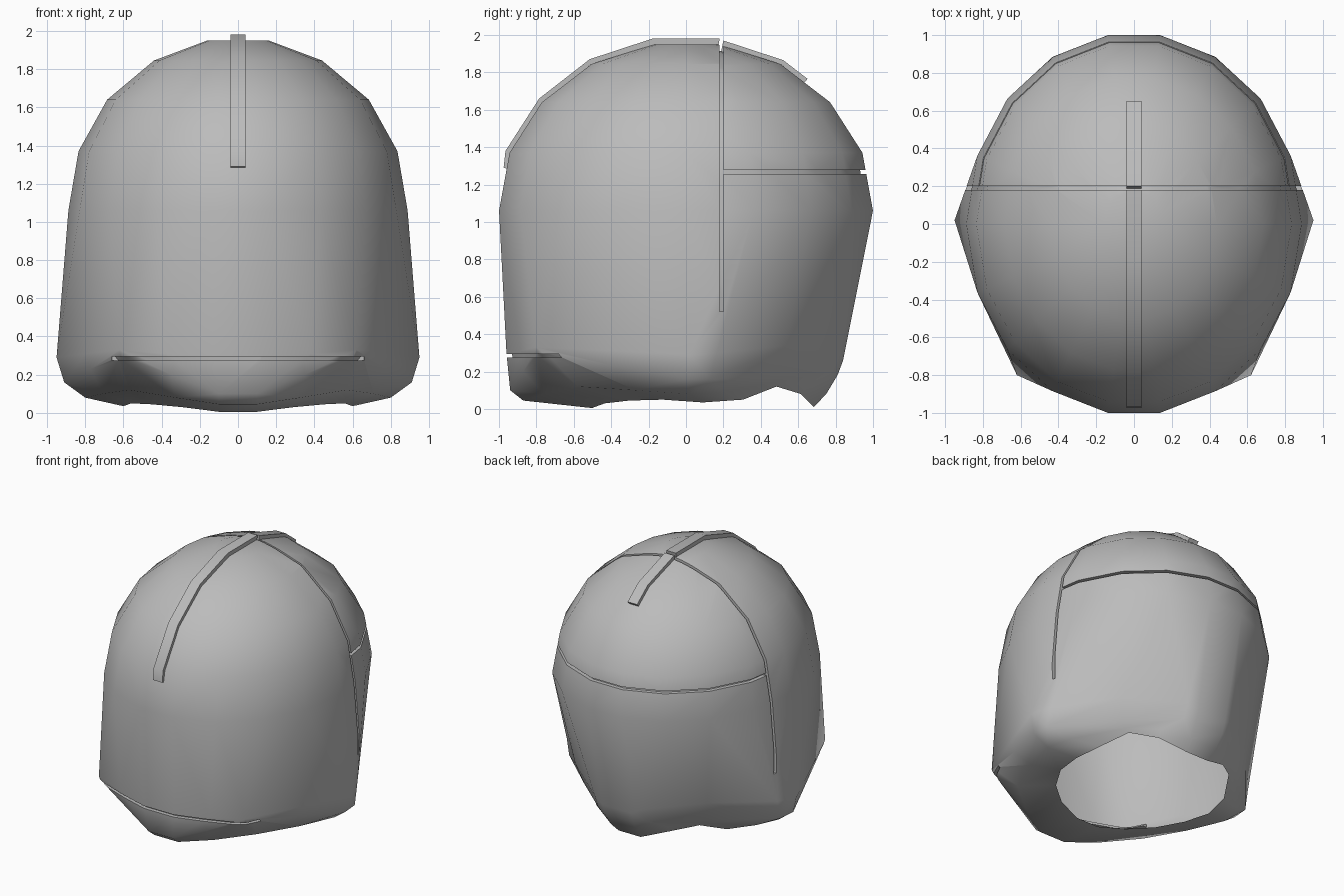
import bpy, bmesh
from math import sin, cos, radians
from mathutils import Vector

if "Cube" in bpy.data.objects:
    bpy.data.objects.remove(bpy.data.objects["Cube"])

grey = bpy.data.materials.new("shell grey")
grey.use_nodes = True
grey.diffuse_color = (0.5, 0.5, 0.5, 1)
grey.node_tree.nodes["Principled BSDF"].inputs["Base Color"].default_value = grey.diffuse_color

# half ring, front to back
ANGLES = [radians(a) for a in (9, 29, 49, 69, 90, 111, 131, 151, 171)]


def make_object(name, bm):
    bmesh.ops.recalc_face_normals(bm, faces=bm.faces)
    mesh = bpy.data.meshes.new(name)
    bm.to_mesh(mesh)
    bm.free()
    mesh.materials.append(grey)
    obj = bpy.data.objects.new(name, mesh)
    bpy.context.collection.objects.link(obj)
    return obj


def activate(obj):
    bpy.ops.object.select_all(action='DESELECT')
    obj.select_set(True)
    bpy.context.view_layer.objects.active = obj


def smooth(obj):
    activate(obj)
    bpy.ops.object.shade_smooth_by_angle(angle=radians(40))


def subtract(obj, cutter):
    mod = obj.modifiers.new("cut", 'BOOLEAN')
    mod.operation = 'DIFFERENCE'
    mod.solver = 'EXACT'
    mod.object = cutter
    activate(obj)
    bpy.ops.object.modifier_apply(modifier=mod.name)


# Half rings of the shell, from crown to neck opening
crown = [(0.16, 0.17, 1.95), (0.44, 0.51, 1.845), (0.685, 0.78, 1.64),
         (0.835, 0.955, 1.37), (0.888, 1.012, 1.06)]
half_rings = [[(w * sin(a), -d * cos(a), z) for a in ANGLES] for w, d, z in crown]
jaw = [(.13, -.96, .3), (.38, -.885, .31), (.62, -.8, .33), (.8, -.36, .31), (.95, .02, .29),
       (.895, .165, .3), (.56, .54, .34), (.2, .82, .3), (.12, .84, .26)]
crease = [(.1, -.94, .1), (.35, -.87, .2), (.615, -.79, .3), (.77, -.38, .23), (.91, 0, .16),
          (.9, .13, .16), (.52, .49, .18), (.2, .78, .2), (.12, .81, .18)]
under = [(.1, -.87, .045), (.33, -.76, .08), (.57, -.58, .12), (.71, -.27, .1), (.8, .02, .08),
         (.74, .2, .09), (.48, .485, .145), (.3, .65, .13), (.11, .75, .08)]
rim_z = [.005, .03, .045, .05, .035, .05, .12, .08, .01]
rim = [(.6 * sin(a), .09 - .6 * cos(a), z) for a, z in zip(ANGLES, rim_z)]
half_rings += [jaw, crease, under, rim]
CENTRE = Vector((0, 0.09, 0.06))


def shell(name, inset=0):
    bm = bmesh.new()
    rings = []
    for half in half_rings:
        full = half + [(-x, y, z) for x, y, z in reversed(half)]
        rings.append([bm.verts.new(p) for p in full])
    n = len(rings[0])
    middle = Vector((0, 0, 0.8))
    for upper, lower in zip(rings, rings[1:]):
        for i in range(n):
            j = (i + 1) % n
            a, b, c, d = upper[i], upper[j], lower[j], lower[i]
            # split along the outer diagonal so that the shell stays convex
            if ((a.co + c.co) / 2 - middle).length > ((b.co + d.co) / 2 - middle).length:
                triangles = (a, b, c), (a, c, d)
            else:
                triangles = (a, b, d), (b, c, d)
            for triangle in triangles:
                bm.faces.new(triangle)
    bm.faces.new(rings[0])
    # temporary closure of the neck opening
    hub = bm.verts.new(CENTRE)
    for i in range(n):
        bm.faces.new((rings[-1][i], rings[-1][(i + 1) % n], hub))
    bmesh.ops.recalc_face_normals(bm, faces=bm.faces)
    bm.normal_update()
    moves = [(v, v.normal * inset) for v in bm.verts]
    for v, step in moves:
        v.co -= step
    return make_object(name, bm)


def slab(name, low, high):
    bm = bmesh.new()
    bmesh.ops.create_cube(bm, size=1)
    for v in bm.verts:
        v.co = [h if c > 0 else l for c, l, h in zip(v.co, low, high)]
    return make_object(name, bm)


helmet = shell("helmet_shell")
core = shell("groove_depth_core", 0.03)

# Panel grooves: over the crown, around the back, across the chin
grooves = [slab("crown_groove_cutter", (-2, .18, .52), (2, .2, 3)),
           slab("back_groove_cutter", (-2, .19, 1.257), (2, 2, 1.277)),
           slab("chin_groove_cutter", (-.66, -2, .275), (.66, -.65, .295))]
for cutter in grooves:
    subtract(cutter, core)
    subtract(helmet, cutter)
for helper in grooves + [core]:
    bpy.data.objects.remove(helper)

# Open the neck
bm = bmesh.new()
bm.from_mesh(helmet.data)
hub = [v for v in bm.verts if (v.co - CENTRE).length < 0.01]
bmesh.ops.delete(bm, geom=hub, context='VERTS')
bm.to_mesh(helmet.data)
bm.free()
smooth(helmet)


# Raised centre ridge, split by the crown groove
def ridge(name, profile, half_width=0.04, depth=0.07):
    middle = Vector((0, 0, 1))
    bm = bmesh.new()
    rows = []
    for y, z in profile:
        top = Vector((0, y, z))
        low = top + (middle - top).normalized() * depth
        rows.append([bm.verts.new((s * half_width, p.y, p.z))
                     for s, p in ((-1, top), (1, top), (1, low), (-1, low))])
    for a, b in zip(rows, rows[1:]):
        for i in range(4):
            j = (i + 1) % 4
            bm.faces.new((a[i], a[j], b[j], b[i]))
    bm.faces.new(rows[0])
    bm.faces.new(rows[-1])
    smooth(make_object(name, bm))


ridge("front_ridge", [(-.975, 1.29), (-.965, 1.38), (-.785, 1.66), (-.515, 1.87),
                      (-.18, 1.98), (.18, 1.98)])
ridge("back_ridge", [(.2, 1.97), (.52, 1.865), (.65, 1.765)])
